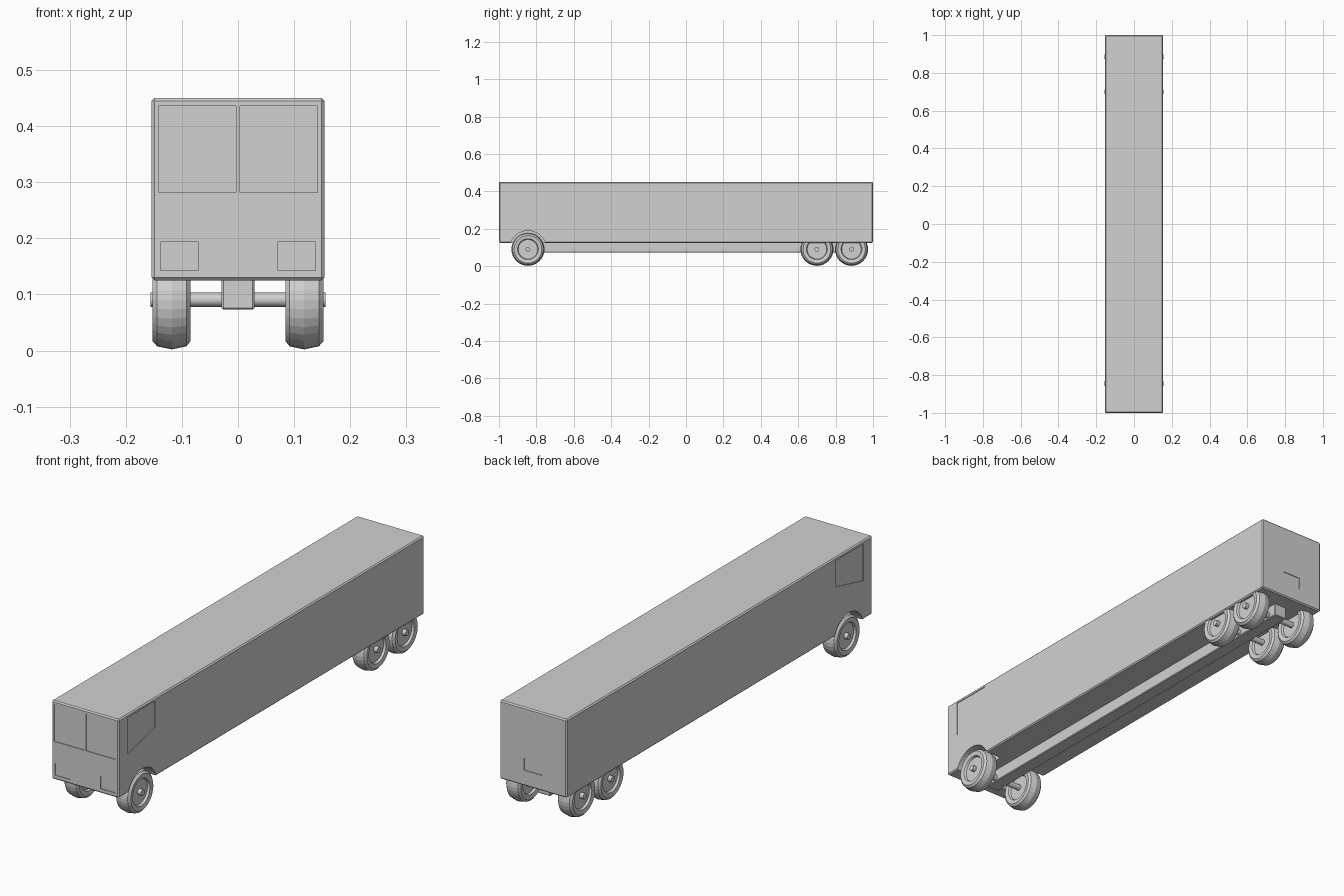
import bpy, bmesh, math
from mathutils import Matrix, Vector

if "Cube" in bpy.data.objects:
    bpy.data.objects.remove(bpy.data.objects["Cube"])

grey = bpy.data.materials.new("plain_grey")
grey.diffuse_color = (0.64, 0.64, 0.64, 1)
grey.use_nodes = True
grey.node_tree.nodes["Principled BSDF"].inputs["Base Color"].default_value = grey.diffuse_color


def make(name, bm):
    bmesh.ops.recalc_face_normals(bm, faces=bm.faces[:])
    me = bpy.data.meshes.new(name)
    bm.to_mesh(me)
    bm.free()
    me.materials.append(grey)
    ob = bpy.data.objects.new(name, me)
    bpy.context.collection.objects.link(ob)
    return ob


def add_box(bm, lo, hi):
    lo, hi = Vector(lo), Vector(hi)
    m = Matrix.Translation((lo + hi) / 2) @ Matrix.Diagonal((*(hi - lo), 1))
    return bmesh.ops.create_cube(bm, size=1, matrix=m)


def add_prism(bm, yz, x0, x1):
    # extrude a side outline across x
    f = bm.faces.new([bm.verts.new((x0, y, z)) for y, z in yz])
    r = bmesh.ops.extrude_face_region(bm, geom=[f])
    vs = [v for v in r["geom"] if isinstance(v, bmesh.types.BMVert)]
    bmesh.ops.translate(bm, verts=vs, vec=(x1 - x0, 0, 0))


def bevelled_box(name, lo, hi, width):
    bm = bmesh.new()
    add_box(bm, lo, hi)
    bmesh.ops.bevel(bm, geom=bm.edges[:], offset=width, segments=1,
                    affect='EDGES', profile=0.5)
    return make(name, bm)


W, AXLE_Z = 0.154, 0.0905
FRONT_Y, REAR_YS = -0.845, (0.70, 0.885)

# long body
body = bevelled_box("body", (-W, -1, 0.125), (W, 1, 0.45), 0.005)

# recesses: windows, lamps, rear plate and front wheel arches
D = 0.003
bm = bmesh.new()
for s in (-1, 1):
    def span(a, b):
        return sorted((s * a, s * b))
    a, b = span(0.004, 0.142)
    add_box(bm, (a, -1.05, 0.282), (b, -1 + D, 0.436))      # windscreen pane
    a, b = span(0.07, 0.138)
    add_box(bm, (a, -1.05, 0.143), (b, -1 + D, 0.193))      # headlamp
    a, b = span(W - D, W + 0.05)
    add_prism(bm, [(-0.94, 0.285), (-0.762, 0.328), (-0.762, 0.437),
                   (-0.94, 0.437)], a, b)                   # side window
    a, b = span(0.08, W + 0.05)
    arc = [(FRONT_Y + 0.099 * math.cos(t), AXLE_Z + 0.099 * math.sin(t))
           for t in [2 * math.pi * i / 40 for i in range(40)]]
    add_prism(bm, arc, a, b)                                # wheel arch
add_box(bm, (-0.042, 1 - D, 0.19), (0.042, 1.05, 0.24))     # rear plate
cutter = make("recess_cutter", bm)
cutter.hide_render = True
mod = body.modifiers.new("recesses", 'BOOLEAN')
mod.operation, mod.solver, mod.object = 'DIFFERENCE', 'EXACT', cutter
bpy.context.view_layer.objects.active = body
bpy.ops.object.modifier_apply(modifier=mod.name)
bpy.data.objects.remove(cutter)

# central chassis beam
bevelled_box("chassis_beam", (-0.029, -0.90, 0.073), (0.029, 0.93, 0.14), 0.003)

# wheel profile as (x, radius), dished on both faces
PROFILE = [(0.097, 0), (0.097, 0.052), (0.088, 0.056), (0.085, 0.074),
           (0.092, 0.083), (0.118, 0.0885), (0.144, 0.083),
           (0.152, 0.074), (0.149, 0.056), (0.140, 0.052), (0.140, 0)]


def wheel(name, y, side):
    bm = bmesh.new()
    vs = [bm.verts.new((side * x, y, AXLE_Z + r)) for x, r in PROFILE]
    es = [bm.edges.new(p) for p in zip(vs, vs[1:])]
    bmesh.ops.spin(bm, geom=vs + es, cent=(0, y, AXLE_Z), axis=(1, 0, 0),
                   angle=2 * math.pi, steps=32, use_duplicate=False)
    bmesh.ops.remove_doubles(bm, verts=bm.verts[:], dist=0.0001)
    return make(name, bm)


# axles with a wheel at each end
for label, y in zip(("front", "middle", "rear"), (FRONT_Y, *REAR_YS)):
    wheel(label + "_wheel_right", y, 1)
    wheel(label + "_wheel_left", y, -1)
    bm = bmesh.new()
    bmesh.ops.create_cone(
        bm, cap_ends=True, segments=24, radius1=0.0125, radius2=0.0125,
        depth=0.312, matrix=Matrix.Translation((0, y, AXLE_Z))
        @ Matrix.Rotation(math.pi / 2, 4, 'Y'))
    axle = make(label + "_axle", bm)
    for p in axle.data.polygons:
        p.use_smooth = abs(p.normal.x) < 0.5
